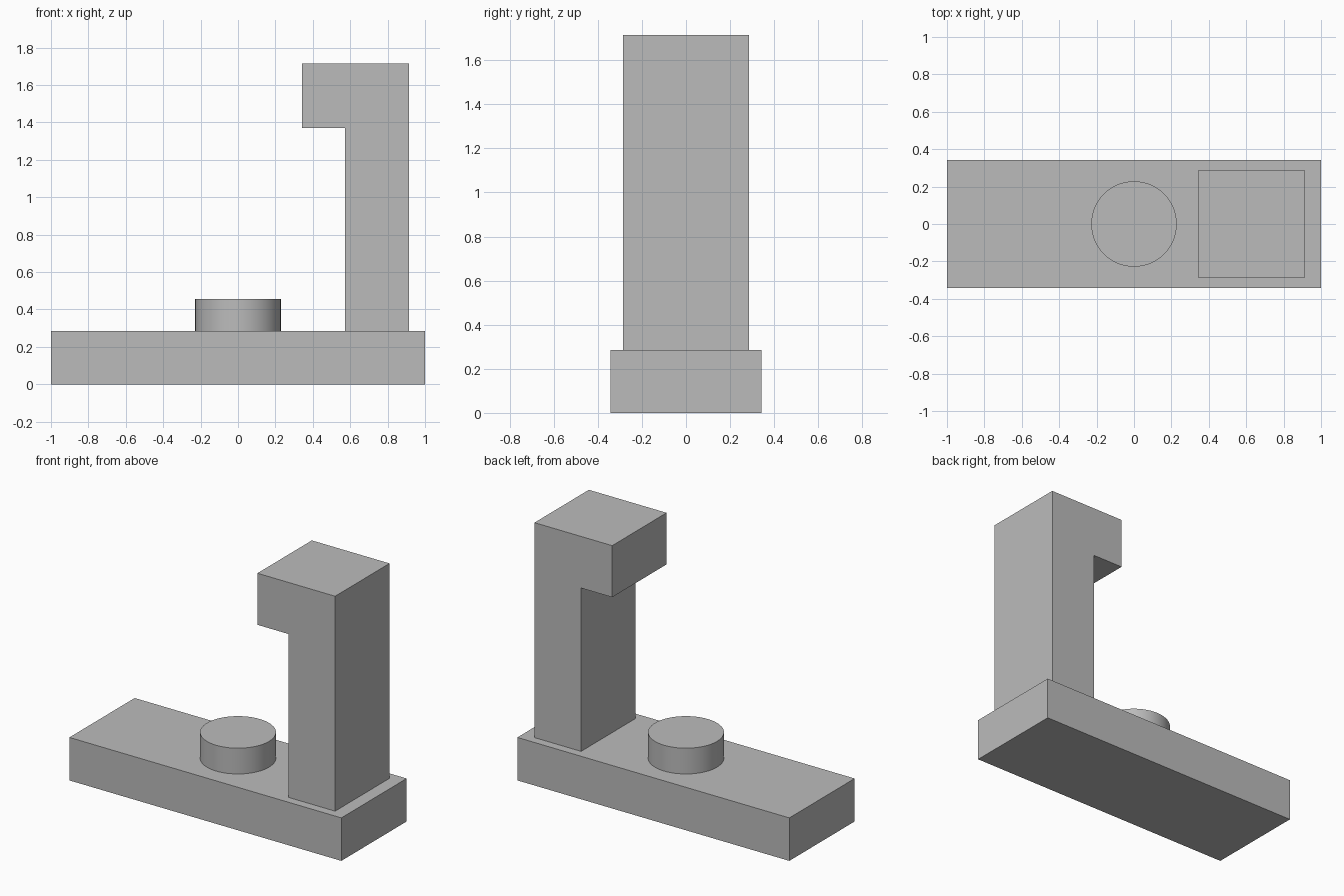
import bpy
import bmesh

cube = bpy.data.objects.get("Cube")
if cube:
    bpy.data.objects.remove(cube, do_unlink=True)

U = 2 / 35  # one design unit; the base is 35 units long

grey = bpy.data.materials.new("plain grey")
grey.use_nodes = True
colour = (0.5, 0.5, 0.5, 1)
grey.diffuse_color = colour
grey.node_tree.nodes["Principled BSDF"].inputs["Base Color"].default_value = colour


def extruded(name, profile, depth):
    """Extrude an x-z profile, given in units, symmetrically along y."""
    bm = bmesh.new()
    face = bm.faces.new([bm.verts.new((x * U, -depth * U / 2, z * U)) for x, z in profile])
    side = bmesh.ops.extrude_face_region(bm, geom=[face])["geom"]
    moved = [v for v in side if isinstance(v, bmesh.types.BMVert)]
    bmesh.ops.translate(bm, verts=moved, vec=(0, depth * U, 0))
    bmesh.ops.recalc_face_normals(bm, faces=bm.faces)
    mesh = bpy.data.meshes.new(name)
    bm.to_mesh(mesh)
    bm.free()
    mesh.materials.append(grey)
    obj = bpy.data.objects.new(name, mesh)
    bpy.context.collection.objects.link(obj)
    return obj


# Flat rectangular base
extruded("base", [(-17.5, 0), (17.5, 0), (17.5, 5), (-17.5, 5)], 12)

# Upright post with an overhanging head
extruded("hooked_post", [(10, 5), (16, 5), (16, 30), (6, 30), (6, 24), (10, 24)], 10)

# Round boss in the middle of the base
bpy.ops.mesh.primitive_cylinder_add(vertices=64, radius=4 * U, depth=3 * U,
                                    location=(0, 0, 6.5 * U))
boss = bpy.context.object
boss.name = "round_boss"
boss.data.materials.append(grey)
bpy.ops.object.shade_smooth_by_angle()
